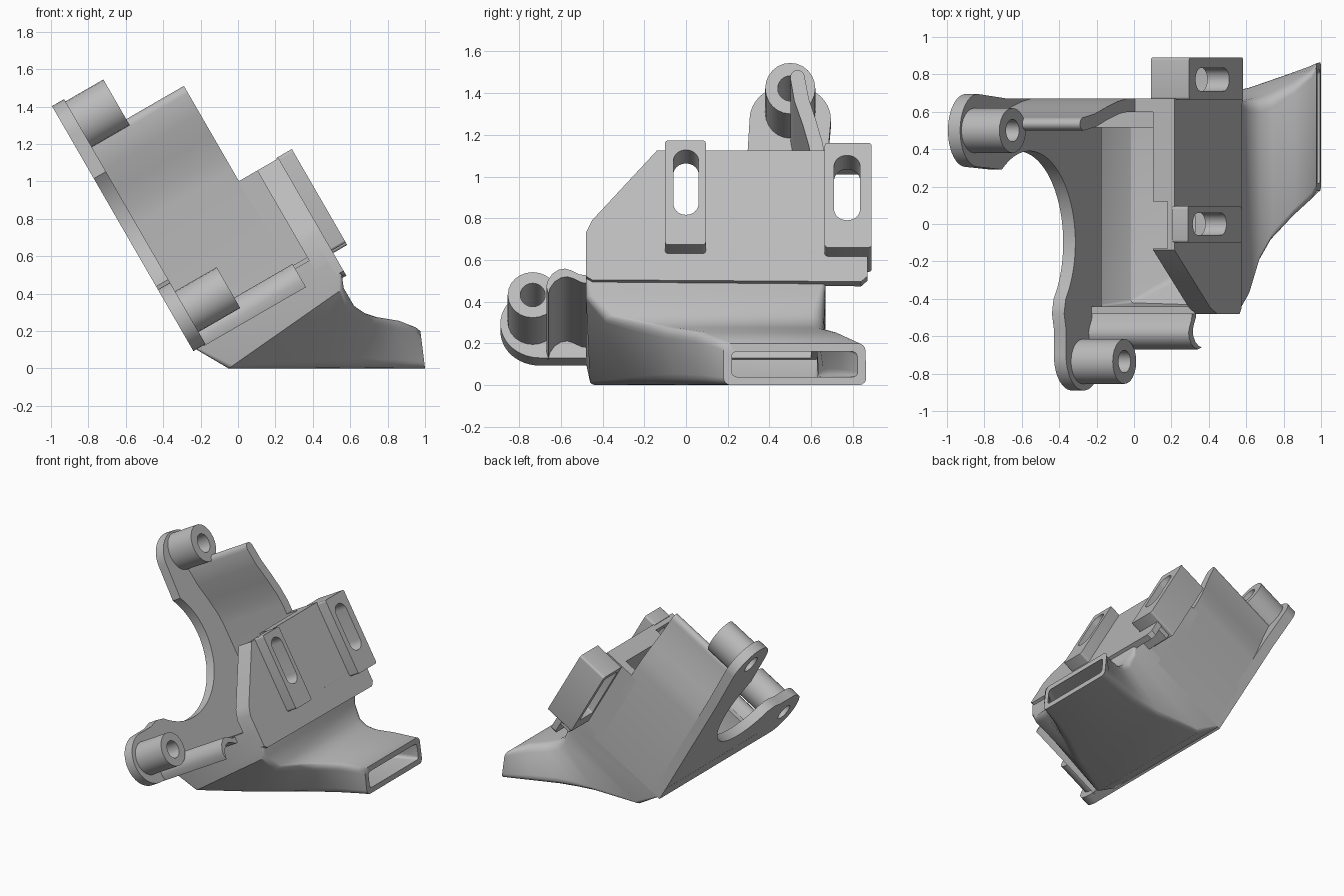
import bpy, bmesh
from math import sin, cos, radians
from mathutils import Matrix, Vector

cube = bpy.data.objects.get("Cube")
if cube:
    bpy.data.objects.remove(cube)

grey = bpy.data.materials.new("plain grey")
grey.use_nodes = True
grey.diffuse_color = (0.5, 0.5, 0.5, 1)
grey.node_tree.nodes["Principled BSDF"].inputs["Base Color"].default_value = (0.5, 0.5, 0.5, 1)
parts = []

# Tilted frame: local x = model y, local y = up the plate, local z = away from it
C, S = cos(radians(30)), sin(radians(30))
TILT = Matrix(((0, -S, C, 0), (1, 0, 0, 0), (0, C, S, 0), (0, 0, 0, 1)))


def finish(name, bm):
    bmesh.ops.remove_doubles(bm, verts=bm.verts, dist=0.0002)
    bmesh.ops.recalc_face_normals(bm, faces=bm.faces)
    mesh = bpy.data.meshes.new(name)
    bm.to_mesh(mesh)
    bm.free()
    mesh.materials.append(grey)
    ob = bpy.data.objects.new(name, mesh)
    bpy.context.collection.objects.link(ob)
    parts.append(ob)


def slab(name, loops, low, high):
    """Extrude an outline with holes between two distances from the plate."""
    curve = bpy.data.curves.new(name + " outline", "CURVE")
    curve.dimensions = "2D"
    curve.fill_mode = "BOTH"
    curve.extrude = (high - low) / 2
    for loop in loops:
        sp = curve.splines.new("POLY")
        sp.points.add(len(loop) - 1)
        for p, (x, y) in zip(sp.points, loop):
            p.co = (x, y, 0, 1)
        sp.use_cyclic_u = True
    temp = bpy.data.objects.new("outline", curve)
    bpy.context.collection.objects.link(temp)
    bpy.context.view_layer.update()
    mesh = bpy.data.meshes.new_from_object(temp)
    bm = bmesh.new()
    bm.from_mesh(mesh)
    bpy.data.objects.remove(temp)
    bpy.data.curves.remove(curve)
    bpy.data.meshes.remove(mesh)
    bm.transform(TILT @ Matrix.Translation((0, 0, (low + high) / 2)))
    finish(name, bm)


def arc(cx, cy, rx, ry, a0, a1, n=24):
    return [(cx + rx * cos(radians(a0 + (a1 - a0) * i / n)),
             cy + ry * sin(radians(a0 + (a1 - a0) * i / n))) for i in range(n + 1)]


def oval(cx, cy, rx, ry):
    return arc(cx, cy, rx, ry, 0, 345, 23)


def rounded(x0, x1, y0, y1, r, n=4):
    pts = []
    for cx, cy, a in ((x1 - r, y1 - r, 0), (x0 + r, y1 - r, 90),
                      (x0 + r, y0 + r, 180), (x1 - r, y0 + r, 270)):
        pts += arc(cx, cy, r, r, a, a + 90, n)
    return pts


# Mounting plate with a round bite and two rounded ears
top_hole = oval(0.5, 1.557, 0.06, 0.07)
low_hole = oval(-0.735, 0.4, 0.06, 0.065)
outline = (arc(-0.7, 0.39, 0.19, 0.19, 90, 270)
           + [(0.67, 0.2), (0.67, 1.2)]
           + arc(0.5, 1.52, 0.195, 0.192, 0, 180)
           + arc(-0.1, 0.97, 0.49, 0.49, 37, -128, 36) + [(-0.48, 0.6), (-0.56, 0.58)])
slab("mounting_plate", [outline, top_hole, low_hole], -0.16, -0.085)

# Screw bosses
slab("upper_boss", [oval(0.5, 1.557, 0.12, 0.141), top_hole], -0.09, 0.149)
slab("lower_boss", [oval(-0.735, 0.4, 0.12, 0.126), low_hole], -0.09, 0.172)

# Back wall curling over at its top, and the ledge at the duct mouth
outer = [(0.67, 0.2), (0.67, 0.95), (0.655, 1.05), (0.625, 1.17), (0.59, 1.29), (0.57, 1.41)]
inner = [(0.50, 1.41), (0.52, 1.28), (0.56, 1.15), (0.59, 1.03), (0.6, 0.94), (0.6, 0.2)]
slab("curled_back_wall", [outer + arc(0.535, 1.41, 0.035, 0.043, 20, 160, 8) + inner], -0.12, 0.505)
slab("lower_back_wall", [[(0.6, 0.25), (0.67, 0.25), (0.67, 0.865), (0.6, 0.865)]], 0.45, 0.7)
slab("mouth_ledge", [[(0.515, 0.28), (0.61, 0.28), (0.61, 0.33), (0.515, 0.33)]], -0.09, 0.64)

# Front panel with a cut corner: slotted front layer, rear layer with a nut pocket
slots = [rounded(-0.06, 0.06, 0.46, 0.82, 0.06, 8), rounded(0.71, 0.835, 0.43, 0.79, 0.062, 8)]
corner = [(-0.14, 0.865), (-0.45, 0.48), (-0.48, 0.41)]
slab("panel_front", [[(-0.48, 0.17), (-0.45, 0.15), (0.84, 0.14), (0.87, 0.17), (0.87, 0.3),
                      (0.67, 0.3), (0.67, 0.865)] + corner, slots[0]], 0.705, 0.75)
slab("panel_rear", [[(-0.48, 0.25), (0.67, 0.23), (0.86, 0.24), (0.86, 0.3), (0.67, 0.3),
                     (0.67, 0.865), (0.12, 0.865), (0.12, 0.42), (-0.13, 0.42),
                     (-0.13, 0.865)] + corner], 0.618, 0.705)

# Slotted mounting blocks
slab("near_block", [rounded(-0.1, 0.095, 0.295, 0.872, 0.015), slots[0]], 0.74, 0.836)
far_outline = rounded(0.665, 0.89, 0.28, 0.858, 0.015)
slab("far_block", [far_outline, slots[1]], 0.7, 0.836)
slab("far_block_rear", [far_outline, rounded(0.695, 0.85, 0.38, 0.82, 0.01)], 0.6, 0.7)

# Springy clip beside the duct
clip = [(-0.67, 0.24), (-0.662, 0.275), (-0.64, 0.31), (-0.61, 0.332), (-0.58, 0.338),
        (-0.55, 0.328), (-0.51, 0.305), (-0.46, 0.3)]
slab("side_clip", [clip + [(x + 0.01, y - 0.045) for x, y in reversed(clip)]], -0.1, 0.532)

# Hollow duct sweeping from the housing to the flat outlet; each station:
# lower x, lower z, upper x, upper z, lower y range, upper y range, corner radius
stations = [
    (-0.294, 0.188, 0.495, 0.643, (-0.48, 0.67), (-0.48, 0.67), 0.012),
    (-0.22, 0.1, 0.555, 0.5, (-0.48, 0.67), (-0.48, 0.67), 0.015),
    (-0.05, 0.0, 0.565, 0.43, (-0.46, 0.67), (-0.48, 0.665), 0.03),
    (0.32, 0.0, 0.62, 0.335, (-0.25, 0.68), (-0.4, 0.66), 0.05),
    (0.47, 0.0, 0.675, 0.297, (-0.15, 0.71), (-0.22, 0.665), 0.06),
    (0.6, 0.0, 0.74, 0.275, (-0.06, 0.74), (-0.1, 0.685), 0.06),
    (0.8, 0.0, 0.86, 0.255, (0.07, 0.805), (0.04, 0.75), 0.05),
    (0.93, 0.0, 0.95, 0.22, (0.145, 0.845), (0.13, 0.82), 0.04),
    (1.0, 0.0, 0.975, 0.2, (0.18, 0.865), (0.18, 0.86), 0.035),
]


def ring(bm, st, wall):
    lx, lz, ux, uz, y_low, y_up, r = st
    low, up = Vector((lx, 0, lz)), Vector((ux, 0, uz))
    length = (up - low).length
    width = y_low[1] - y_low[0]
    verts = []
    for w, d in rounded(wall, width - wall, wall, length - wall, max(r - wall * 0.3, 0.01)):
        t = d / length
        p = low.lerp(up, t)
        y0, y1 = (a + (b - a) * t for a, b in zip(y_low, y_up))
        verts.append(bm.verts.new((p.x, y0 + (y1 - y0) * w / width, p.z)))
    return verts


bm = bmesh.new()
loops = [ring(bm, s, 0) for s in stations] + [ring(bm, s, 0.04) for s in reversed(stations)]
for a, b in zip(loops, loops[1:] + loops[:1]):
    for i in range(len(a)):
        j = (i + 1) % len(a)
        bm.faces.new((a[i], a[j], b[j], b[i]))
finish("outlet_duct", bm)

# Smooth curved faces, keep corners sharp
for ob in bpy.context.selected_objects:
    ob.select_set(False)
for ob in parts:
    ob.select_set(True)
bpy.context.view_layer.objects.active = parts[0]
bpy.ops.object.shade_smooth_by_angle(angle=radians(30))
